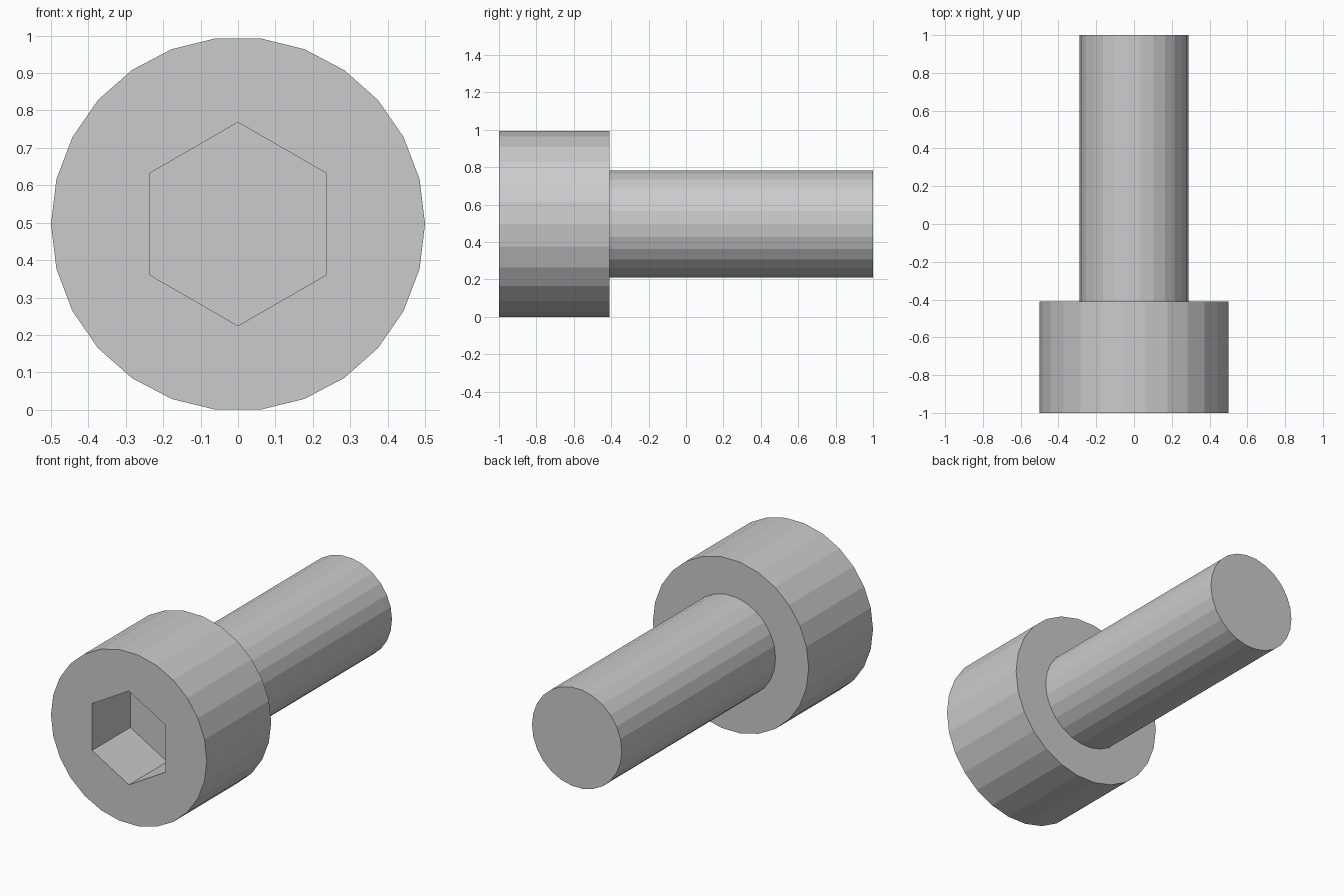
import bpy, bmesh, math

if "Cube" in bpy.data.objects:
    bpy.data.objects.remove(bpy.data.objects["Cube"])

SIDES = 26
HEAD_R, SHAFT_R, HEX_R = 0.5, 0.288, 0.272
FRONT, SHOULDER, TIP = -1.0, -0.41, 1.0
SOCKET_DEPTH = 0.35
AXIS_Z = HEAD_R * math.cos(math.pi / SIDES)  # lowest facet rests on z = 0


def turned_solid(name, profile, sides, start=0.0):
    """Closed solid around the y axis from (y, radius) pairs."""
    bm = bmesh.new()
    rings = []
    for y, r in profile:
        angles = [start + 2 * math.pi * i / sides for i in range(sides)]
        rings.append([bm.verts.new((r * math.cos(a), y, AXIS_Z + r * math.sin(a)))
                      for a in angles])
    for a, b in zip(rings, rings[1:]):
        for i in range(sides):
            j = (i + 1) % sides
            bm.faces.new((a[i], a[j], b[j], b[i]))
    bm.faces.new(rings[0])
    bm.faces.new(rings[-1])
    bmesh.ops.recalc_face_normals(bm, faces=bm.faces)
    mesh = bpy.data.meshes.new(name)
    bm.to_mesh(mesh)
    bm.free()
    obj = bpy.data.objects.new(name, mesh)
    bpy.context.collection.objects.link(obj)
    return obj


# Head and shaft as one stepped solid
bolt = turned_solid("socket_head_bolt", [
    (FRONT, HEAD_R), (SHOULDER, HEAD_R), (SHOULDER, SHAFT_R), (TIP, SHAFT_R)], SIDES)

# Hexagonal socket cut into the front of the head
cutter = turned_solid("hex_socket_cutter", [
    (FRONT - 0.1, HEX_R), (FRONT + SOCKET_DEPTH, HEX_R)], 6, math.pi / 2)
cutter.hide_render = True
cut = bolt.modifiers.new("hex_socket", 'BOOLEAN')
cut.operation = 'DIFFERENCE'
cut.solver = 'EXACT'
cut.object = cutter

bpy.context.view_layer.objects.active = bolt
bolt.select_set(True)
bpy.ops.object.modifier_apply(modifier=cut.name)
bpy.data.objects.remove(cutter, do_unlink=True)
